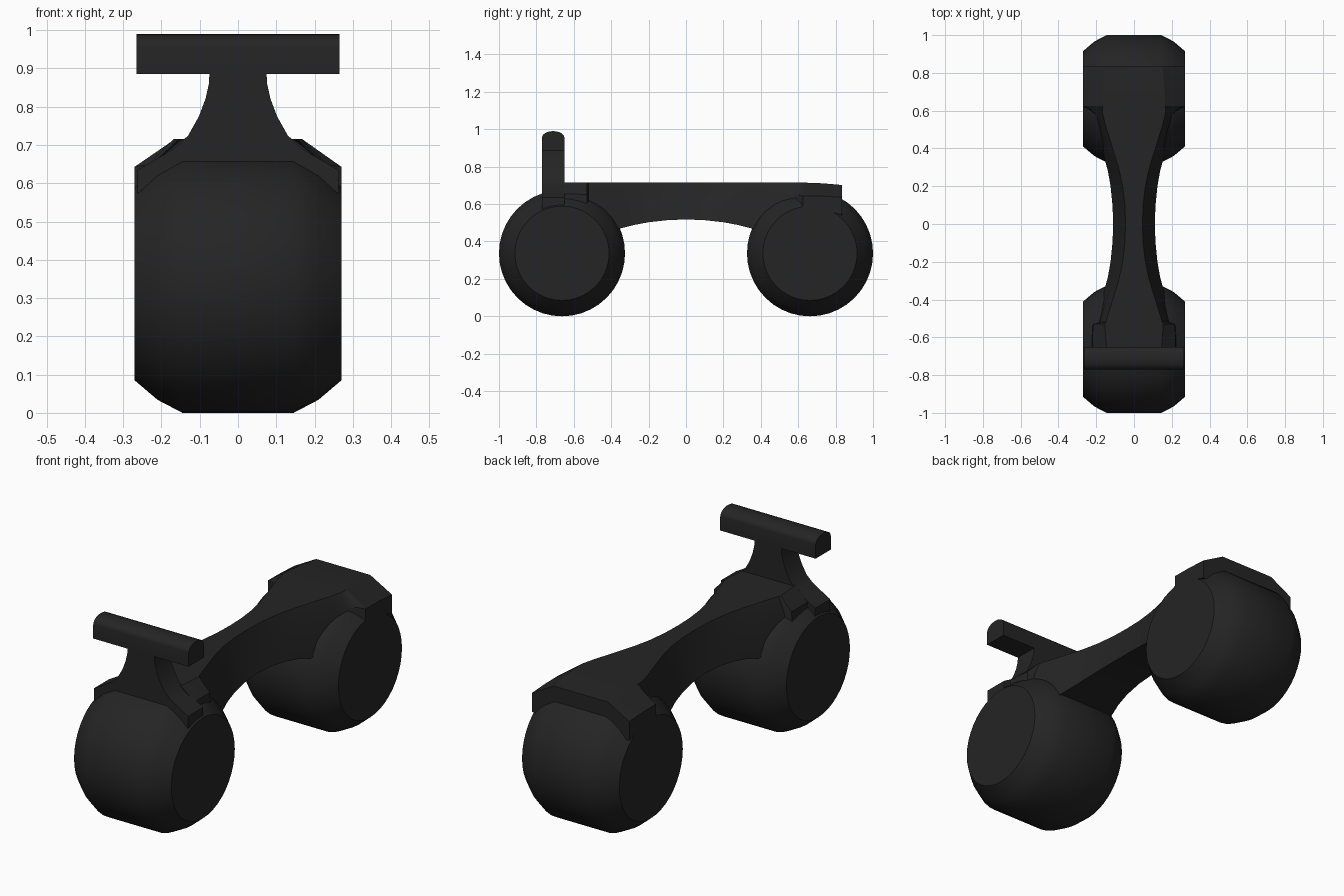
import bpy, bmesh, math

if "Cube" in bpy.data.objects:
    bpy.data.objects.remove(bpy.data.objects["Cube"])

mat = bpy.data.materials.new("black_rubber")
mat.diffuse_color = (0.018, 0.018, 0.018, 1)
mat.use_nodes = True
mat.node_tree.nodes["Principled BSDF"].inputs["Base Color"].default_value = mat.diffuse_color


def finish(name, bm, angle=28):
    bmesh.ops.remove_doubles(bm, verts=bm.verts, dist=1e-5)
    bmesh.ops.recalc_face_normals(bm, faces=bm.faces)
    me = bpy.data.meshes.new(name)
    bm.to_mesh(me)
    bm.free()
    ob = bpy.data.objects.new(name, me)
    bpy.context.collection.objects.link(ob)
    me.materials.append(mat)
    bpy.ops.object.select_all(action='DESELECT')
    ob.select_set(True)
    bpy.context.view_layer.objects.active = ob
    bpy.ops.object.shade_smooth_by_angle(angle=math.radians(angle))
    return ob


def loft(name, rings, angle=28):
    """Skin a list of closed rings and cap both ends."""
    bm = bmesh.new()
    vs = [[bm.verts.new(p) for p in r] for r in rings]
    n = len(vs[0])
    for a, b in zip(vs, vs[1:]):
        for i in range(n):
            j = (i + 1) % n
            bm.faces.new((a[i], a[j], b[j], b[i]))
    bm.faces.new(vs[0][::-1])
    bm.faces.new(vs[-1])
    return finish(name, bm, angle)


# Wide wheels with chamfered shoulders
tread = [(-.27, .252), (-.21, .303), (-.145, .337),
         (.145, .337), (.21, .303), (.27, .252)]
SEG = 40
for name, y in (("front_wheel", -.663), ("rear_wheel", .663)):
    loft(name, [[(x, y + r * math.cos(2 * math.pi * k / SEG),
                  .337 + r * math.sin(2 * math.pi * k / SEG)) for k in range(SEG)]
                for x, r in tread])

# Frame: waisted arched spine flaring into the rear fender
# y, top half-width, top z, mid half-width, mid z, bottom half-width, bottom z
spine = [(0, .045, .715, .075, .610, .110, .518),
         (.10, .048, .715, .079, .611, .114, .514),
         (.20, .060, .715, .092, .615, .124, .503),
         (.28, .077, .715, .110, .621, .138, .488),
         (.35, .097, .715, .130, .628, .157, .470),
         (.44, .125, .715, .158, .636, .180, .470),
         (.52, .150, .715, .182, .640, .198, .510)]
rear = [(.58, .165, .715, .200, .645, .215, .560),
        (.61, .168, .715, .235, .648, .245, .575),
        (.625, .165, .715, .270, .643, .270, .585),
        (.73, .160, .711, .270, .642, .270, .575),
        (.835, .150, .702, .270, .636, .270, .540)]
front = [(-.53, .155, .715, .215, .650, .220, .565),
         (-.60, .150, .715, .220, .655, .225, .580),
         (-.66, .145, .715, .220, .655, .225, .580)]
stations = front[::-1] + [(-s[0],) + s[1:] for s in spine[:0:-1]] + spine + rear


def section(y, tw, tz, mw, mz, bw, bz):
    half = [(tw, tz), (mw, mz), (bw, bz)]
    return [(x, y, z) for x, z in half] + [(-x, y, z) for x, z in half[::-1]]


loft("frame", [section(*s) for s in stations])

# Steering stem: flared profile sitting on the front wheel
edge = [(.074, .90), (.076, .86), (.085, .82), (.102, .775), (.13, .725),
        (.165, .692), (.21, .665), (.262, .635), (.262, .575), (.15, .56)]
outline = edge + [(-x, z) for x, z in edge[::-1]]
loft("steering_stem", [[(x, y, z) for x, z in outline] for y in (-.77, -.65)])

# Handlebar: square bar with rounded top
bar = [(-.77, .885), (-.65, .885)]
bar += [(-.71 + .06 * math.cos(a), .955 + .035 * math.sin(a))
        for a in [math.pi * k / 12 for k in range(13)]]
loft("handlebar", [[(x, y, z) for y, z in bar] for x in (-.265, .265)])
